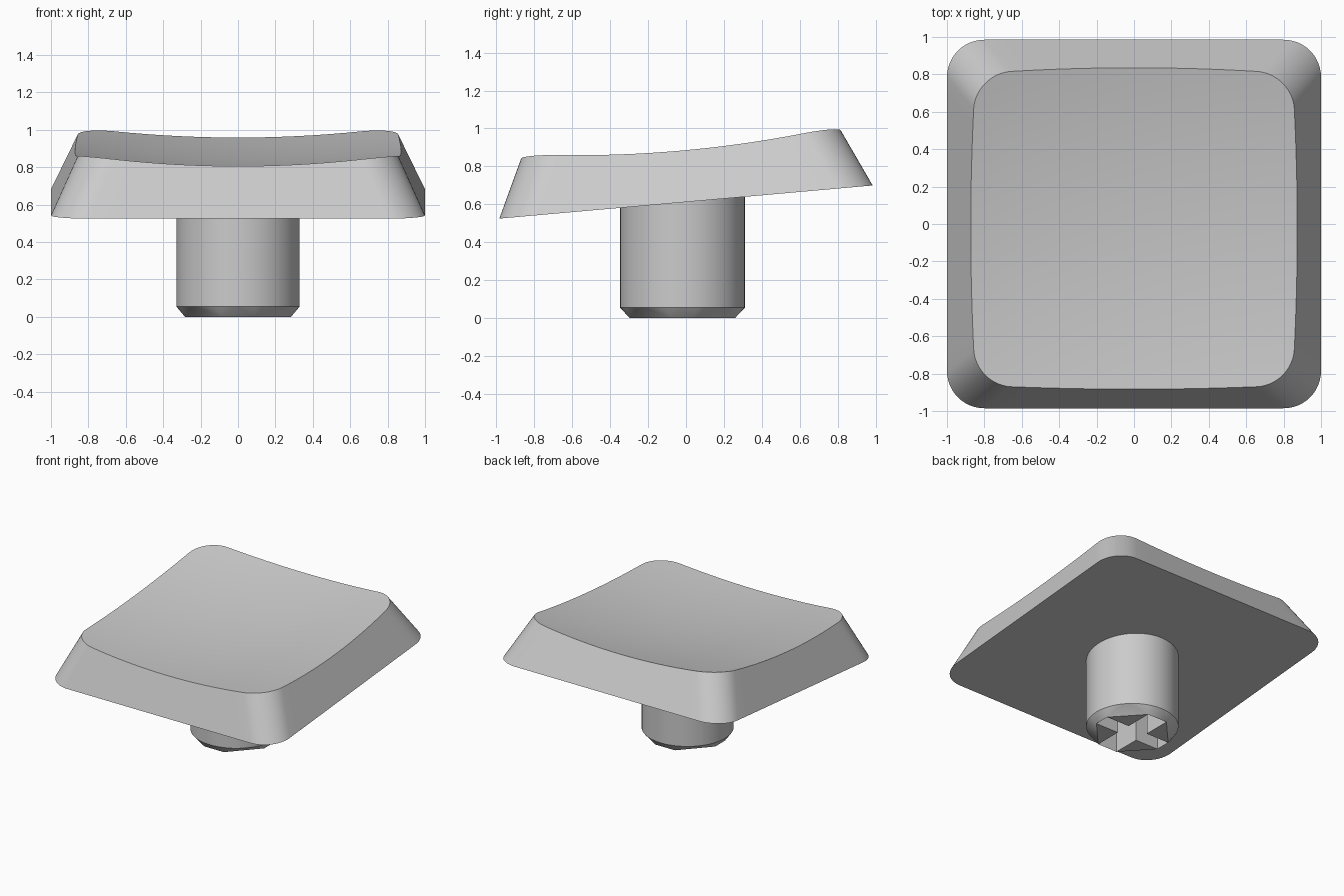
import bpy, bmesh, math
from mathutils import Matrix

if "Cube" in bpy.data.objects:
    bpy.data.objects.remove(bpy.data.objects["Cube"], do_unlink=True)

grey = bpy.data.materials.new("light_grey")
grey.use_nodes = True
grey.diffuse_color = (0.6, 0.6, 0.6, 1)
grey.node_tree.nodes["Principled BSDF"].inputs["Base Color"].default_value = (0.6, 0.6, 0.6, 1)


def finish(bm, name, angle):
    bmesh.ops.recalc_face_normals(bm, faces=bm.faces)
    mesh = bpy.data.meshes.new(name)
    bm.to_mesh(mesh)
    bm.free()
    obj = bpy.data.objects.new(name, mesh)
    bpy.context.collection.objects.link(obj)
    mesh.materials.append(grey)
    bpy.ops.object.select_all(action="DESELECT")
    obj.select_set(True)
    bpy.context.view_layer.objects.active = obj
    bpy.ops.object.shade_smooth_by_angle(angle=math.radians(angle))
    return obj


# Cap: tapered rounded square with a dished top, tilted up towards the back
HALF_X, HALF_Y, RADIUS = 1.0, 0.989, 0.2
TAPER, CORNER_STEPS, EDGE_STEPS, RINGS = 0.467, 12, 16, 14
TILT, CAP_Z = math.radians(5.07), 0.612


def dish(x, y):
    return 0.207 + 0.086 * (x * x + y * y)


def outline(inset):
    """Rounded rectangle with subdivided straight sides."""
    cx, cy = HALF_X - inset - RADIUS, HALF_Y - inset - RADIUS
    centres = [(cx, cy), (-cx, cy), (-cx, -cy), (cx, -cy)]
    pts = []
    for q, (px, py) in enumerate(centres):
        for i in range(CORNER_STEPS + 1):
            a = (q + i / CORNER_STEPS) * math.pi / 2
            pts.append((px + RADIUS * math.cos(a), py + RADIUS * math.sin(a)))
        x0, y0 = pts[-1]
        a = (q + 1) * math.pi / 2
        nx, ny = centres[(q + 1) % 4]
        x1, y1 = nx + RADIUS * math.cos(a), ny + RADIUS * math.sin(a)
        for i in range(1, EDGE_STEPS):
            t = i / EDGE_STEPS
            pts.append((x0 + (x1 - x0) * t, y0 + (y1 - y0) * t))
    return pts


def rim_point(i):
    """Where the sloping side meets the dish."""
    h = 0.25
    for _ in range(8):
        x, y = outline(TAPER * h)[i]
        h = dish(x, y)
    return x, y


bm = bmesh.new()
base = outline(0)
n = len(base)
rim = [rim_point(i) for i in range(n)]
loops = [[bm.verts.new((x, y, 0)) for x, y in base]]
for r in range(RINGS):
    s = 1 - r / RINGS
    loops.append([bm.verts.new((x * s, y * s, dish(x * s, y * s))) for x, y in rim])
for lower, upper in zip(loops, loops[1:]):
    for i in range(n):
        j = (i + 1) % n
        bm.faces.new((lower[i], lower[j], upper[j], upper[i]))
centre = bm.verts.new((0, 0, dish(0, 0)))
for i in range(n):
    bm.faces.new((loops[-1][i], loops[-1][(i + 1) % n], centre))
bm.faces.new(loops[0][::-1])
bm.transform(Matrix.Translation((0, 0, CAP_Z)) @ Matrix.Rotation(TILT, 4, "X"))
finish(bm, "cap", 30)

# Stem: round post whose chamfer runs down to the tips of a cross socket
STEM_R, STEM_Y, STEM_TOP, CHAMFER, SOCKET_TOP = 0.33, -0.019, 0.68, 0.055, 0.45
ARM_X, ARM_Y, WIDE_X, WIDE_Y, SIDES = 0.284, 0.278, 0.085, 0.06, 48
bm = bmesh.new()
for z in (CHAMFER, STEM_TOP):
    bmesh.ops.create_circle(bm, segments=SIDES, radius=STEM_R,
                            matrix=Matrix.Translation((0, 0, z)))
cross, inner = [], []
for sx, sy in ((1, 1), (-1, 1), (-1, -1), (1, -1)):
    corner = [(ARM_X * sx, WIDE_Y * sy), (WIDE_X * sx, WIDE_Y * sy), (WIDE_X * sx, ARM_Y * sy)]
    cross += corner if sx == sy else corner[::-1]
mouth = [bm.verts.new((x, y, 0)) for x, y in cross]
tips = [v for i, v in enumerate(mouth) if i % 3 != 1]
inner = [v for i, v in enumerate(mouth) if i % 3 == 1]
bmesh.ops.convex_hull(bm, input=[v for v in bm.verts if v not in inner])
under = [f for f in bm.faces if all(v.co.z < 0.001 for v in f.verts)]
bmesh.ops.delete(bm, geom=under, context="FACES_ONLY")
tip_set = set(tips)
stray = [e for e in bm.edges if not e.link_faces]
bmesh.ops.delete(bm, geom=stray, context="EDGES")

# Socket rim, walls and end
roof = [bm.verts.new((v.co.x, v.co.y, SOCKET_TOP)) for v in mouth]
for i in range(len(mouth)):
    j = (i + 1) % len(mouth)
    bm.faces.new((mouth[i], mouth[j], roof[j], roof[i]))
    if i % 3 == 1:
        bm.faces.new((mouth[i - 1], mouth[i], mouth[j]))
bm.faces.new(roof)
bm.transform(Matrix.Translation((0, STEM_Y, 0)))
finish(bm, "stem", 25)
